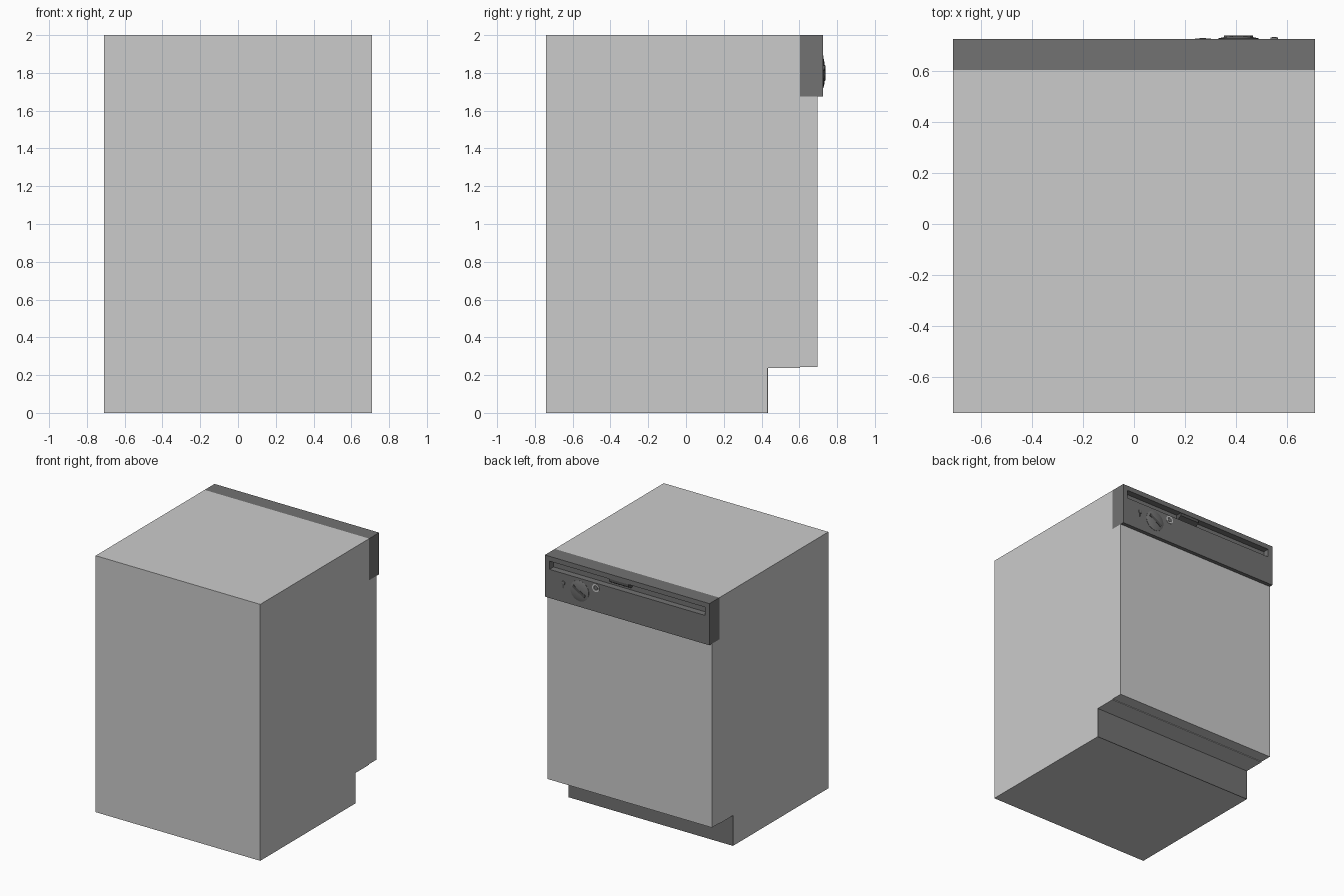
import bpy, bmesh, math
from mathutils import Matrix

if "Cube" in bpy.data.objects:
    bpy.data.objects.remove(bpy.data.objects["Cube"])

W = 0.71      # half width
FRONT = 0.725 # front plane of the control panel


def material(name, v):
    m = bpy.data.materials.new(name)
    m.diffuse_color = (v, v, v, 1)
    m.use_nodes = True
    m.node_tree.nodes["Principled BSDF"].inputs["Base Color"].default_value = m.diffuse_color
    return m


dark = material("dark_trim", 0.17)
black = material("black_trim", 0.09)
light = material("light_ring", 0.6)


def finish(name, bm, mat=None, smooth=False):
    bmesh.ops.recalc_face_normals(bm, faces=bm.faces)
    me = bpy.data.meshes.new(name)
    bm.to_mesh(me)
    bm.free()
    ob = bpy.data.objects.new(name, me)
    bpy.context.collection.objects.link(ob)
    if mat:
        me.materials.append(mat)
    if smooth:
        bpy.ops.object.select_all(action='DESELECT')
        ob.select_set(True)
        bpy.context.view_layer.objects.active = ob
        bpy.ops.object.shade_smooth_by_angle(angle=math.radians(35))
    return ob


def box(name, x, y, z, mat=None):
    bm = bmesh.new()
    bmesh.ops.create_cube(bm, size=1)
    for v in bm.verts:
        for i, (a, b) in enumerate((x, y, z)):
            v.co[i] = (a + b) / 2 + v.co[i] * (b - a)
    return finish(name, bm, mat)


def extrude_x(name, profile, half, mat=None):
    """Extrude a (y, z) profile across the width."""
    bm = bmesh.new()
    f = bm.faces.new([bm.verts.new((-half, y, z)) for y, z in profile])
    ext = bmesh.ops.extrude_face_region(bm, geom=[f])["geom"]
    verts = [g for g in ext if isinstance(g, bmesh.types.BMVert)]
    bmesh.ops.translate(bm, verts=verts, vec=(2 * half, 0, 0))
    return finish(name, bm, mat)


def lathe(name, x, z, profile, mat, steps=32):
    """Spin a (radius, height) profile around an axis pointing out of the panel."""
    bm = bmesh.new()
    vs = [bm.verts.new((x + r, FRONT + h, z)) for r, h in profile]
    edges = [bm.edges.new(p) for p in zip(vs, vs[1:])]
    bmesh.ops.spin(bm, geom=vs + edges, cent=(x, FRONT, z), axis=(0, 1, 0),
                   angle=2 * math.pi, steps=steps)
    bmesh.ops.remove_doubles(bm, verts=bm.verts, dist=1e-5)
    return finish(name, bm, mat, True)


# Cabinet with toe-kick notch
extrude_x("cabinet", [(-0.74, 0), (0.43, 0), (0.43, 0.237), (0.603, 0.237),
                      (0.603, 2), (-0.74, 2)], W)
box("toe_kick_panel", (-W, W), (0.43, 0.435), (0, 0.237), dark)

# Door
box("door", (-W, W), (0.603, 0.695), (0.242, 1.675))

# Control panel with long handle slot
panel = box("control_panel", (-W, W), (0.603, FRONT), (1.675, 2), dark)
cutter = box("slot_cutter", (-0.67, 0.67), (0.675, 0.8), (1.898, 1.962))
cutter.hide_render = True
cutter.hide_viewport = True
mod = panel.modifiers.new("slot", 'BOOLEAN')
mod.operation = 'DIFFERENCE'
mod.object = cutter
mod.solver = 'EXACT'

# Latch grip inside the slot
extrude_x("latch_grip", [(0.675, 1.962), (0.675, 1.925), (0.69, 1.92),
                         (0.722, 1.94), (0.722, 1.962)], 0.085,
          black).location.x = 0.075

# Program dial: shallow dome plus a tilted grip bar
lathe("dial", 0.41, 1.80, [(0.08, -0.002), (0.08, 0.002), (0.07, 0.005),
                           (0.05, 0.009), (0.025, 0.011), (0, 0.012)], dark)
grip = box("dial_grip", (-0.06, 0.06), (0, 0.013), (-0.011, 0.011), black)
grip.matrix_world = Matrix.Translation((0.41, FRONT, 1.80)) @ Matrix.Rotation(math.radians(-30), 4, 'Y')

# Start button with light ring
lathe("button_ring", 0.27, 1.86, [(0.031, -0.002), (0.031, 0.003),
                                  (0.019, 0.003), (0.017, 0.0)], light)
lathe("button", 0.27, 1.86, [(0.017, -0.001), (0.016, 0.003), (0, 0.004)], dark)

# Small rocker switch
lathe("indicator_cap", 0.55, 1.825, [(0.016, -0.001), (0.014, 0.006), (0, 0.009)], dark, 16)
box("indicator_stem", (0.545, 0.555), (FRONT - 0.001, FRONT + 0.003), (1.785, 1.82), black)
